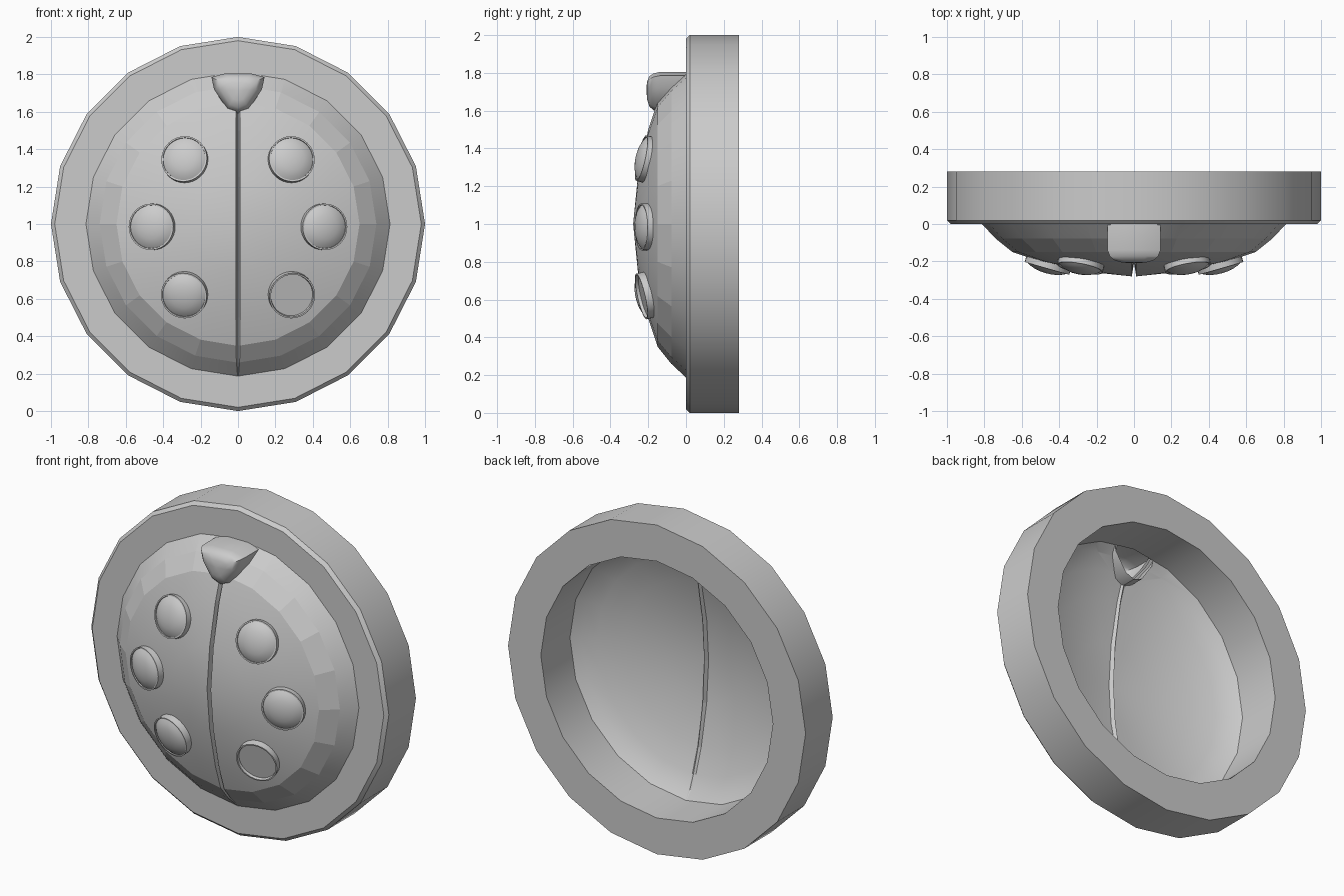
import bpy, bmesh, math
from mathutils import Matrix, Vector

if "Cube" in bpy.data.objects:
    bpy.data.objects.remove(bpy.data.objects["Cube"])

grey = bpy.data.materials.new("plain grey")
grey.use_nodes = True
grey.diffuse_color = (0.6, 0.6, 0.6, 1)
grey.node_tree.nodes["Principled BSDF"].inputs["Base Color"].default_value = (0.6, 0.6, 0.6, 1)


def finish(name, bm, angle=None):
    mesh = bpy.data.meshes.new(name)
    bm.to_mesh(mesh)
    bm.free()
    mesh.materials.append(grey)
    obj = bpy.data.objects.new(name, mesh)
    bpy.context.collection.objects.link(obj)
    if angle:
        bpy.ops.object.select_all(action='DESELECT')
        obj.select_set(True)
        bpy.context.view_layer.objects.active = obj
        bpy.ops.object.shade_smooth_by_angle(angle=math.radians(angle))
    return obj


def lathe(name, profile, sides, place, normal, closed=False, angle=30):
    """Spin (radius, height) points about the normal at a place."""
    bm = bmesh.new()
    verts = [bm.verts.new((r, 0, h)) for r, h in profile]
    pairs = list(zip(verts, verts[1:])) + ([(verts[-1], verts[0])] if closed else [])
    edges = [bm.edges.new(p) for p in pairs]
    bmesh.ops.spin(bm, geom=verts + edges, cent=(0, 0, 0), axis=(0, 0, 1),
                   angle=math.tau, steps=sides, use_merge=True)
    bmesh.ops.remove_doubles(bm, verts=bm.verts, dist=0.0005)
    bmesh.ops.recalc_face_normals(bm, faces=bm.faces)
    turn = normal.to_track_quat('Z', 'Y').to_matrix().to_4x4()
    bm.transform(Matrix.Translation(place) @ turn)
    finish(name, bm, angle)


# Thick outer ring with a small front bevel
lathe("outer_ring", [(0.78, 0), (0.98, 0), (1, -0.02), (1, -0.28), (0.78, -0.28)],
      20, Vector((0, 0, 1)), Vector((0, -1, 0)), closed=True)

HEAD = [(0.142, 1.785), (0.128, 1.72), (0.058, 1.613), (0, 1.59)]
HEAD_Z = 1.715
HOLE = [(x * 0.85, HEAD_Z + (z - HEAD_Z) * 0.85) for x, z in HEAD]


def behind_head(p):
    return p.z < 1.8 and all((p.x - x0) * (z0 - z1) + (p.z - z0) * (x1 - x0) < 0
                             for (x0, z0), (x1, z1) in zip(HOLE, HOLE[1:]))


def shell(name, rings, width, depth, front, flat_bands):
    """Half a domed skin with one wall of the centre groove, mirrored."""
    bm = bmesh.new()
    rim = rings[-1][0]
    hub = bm.verts.new((width, rings[0][1], 1))
    hub_low = bm.verts.new((0, rings[0][1] + depth, 1))
    rows, lows = [[hub] * 11], [(hub_low, hub_low)]
    for r, y in rings[1:]:
        taper = 1 - (r / rim) ** 2
        row = []
        for i in range(11):
            a = math.pi * (i / 10 - 0.5)
            x = max(r * math.cos(a), width * min(1, taper * 3 + 0.2))
            row.append(bm.verts.new((x, y, 1 + r * math.sin(a))))
        rows.append(row)
        lows.append(tuple(bm.verts.new((0, y + depth * taper, 1 + s * r)) for s in (-1, 1)))
    for k, (a, b) in enumerate(zip(rows, rows[1:])):
        for i in range(10):
            quad = [a[i], b[i], b[i + 1], a[i + 1]]
            face = bm.faces.new(quad if k else quad[:3])
            face.smooth = k not in flat_bands
        for end, side in ((0, 0), (10, 1)):
            wall = bm.faces.new([a[end], b[end], lows[k + 1][side], lows[k][side]])
            for edge in wall.edges:
                edge.smooth = False
    for face in bm.faces:
        face.normal_update()
        if (face.normal.y > 0) == front:
            face.normal_flip()

    # Open the skin behind the head
    for (x0, z0), (x1, z1) in zip(HOLE, HOLE[1:]):
        faces = [f for f in bm.faces if f.calc_center_median().z > 1.4]
        geom = faces + list({e for f in faces for e in f.edges}) + list({v for f in faces for v in f.verts})
        bmesh.ops.bisect_plane(bm, geom=geom, plane_co=(x0, 0, z0), plane_no=(z0 - z1, 0, x1 - x0))
    hidden = [f for f in bm.faces if behind_head(f.calc_center_median())]
    bmesh.ops.delete(bm, geom=hidden, context='FACES')
    mirror = finish(name, bm).modifiers.new("mirror", 'MIRROR')
    mirror.use_axis = (True, False, False)


# Wing shell: outer skin with the groove, shallower inner skin with its ridge
shell("wing_shell_outside", [(0, -0.28), (0.25, -0.255), (0.5, -0.2), (0.65, -0.15),
                             (0.74, -0.078), (0.813, 0)], 0.012, 0.07, True, (3,))
shell("wing_shell_inside", [(0, -0.2), (0.25, -0.182), (0.5, -0.13), (0.65, -0.078),
                            (0.73, -0.04), (0.78, 0)], 0.012, 0.025, False, ())

# Head: wedge section, rounded towards the front
outline = HEAD + [(-x, z) for x, z in HEAD[-2::-1]] + [(-0.07, 1.805), (0.07, 1.805)]
bm = bmesh.new()
loops = []
for y, s in [(0, 1), (-0.14, 1), (-0.172, 0.91), (-0.194, 0.74), (-0.206, 0.45)]:
    loops.append([bm.verts.new((x * s, y, HEAD_Z + (z - HEAD_Z) * s)) for x, z in outline])
for a, b in zip(loops, loops[1:]):
    for i in range(len(a)):
        j = (i + 1) % len(a)
        bm.faces.new([a[i], a[j], b[j], b[i]])
tip = bm.verts.new((0, -0.21, HEAD_Z))
last = loops[-1]
for i in range(len(last)):
    bm.faces.new([last[i], last[(i + 1) % len(last)], tip])
bmesh.ops.recalc_face_normals(bm, faces=bm.faces)
if tip.link_faces[0].normal.y > 0:
    bmesh.ops.reverse_faces(bm, faces=bm.faces)
finish("head", bm, 40)

# Six raised spots with a rim; the lower left one has a flat floor instead of a cap
RIM = [(0.124, -0.012), (0.124, 0.03), (0.116, 0.03)]
CAP = [(0.115, 0.024), (0.095, 0.038), (0.065, 0.049), (0.033, 0.055), (0, 0.057)]
WELL = [(0.113, 0.014), (0, 0.014)]
TILT = math.radians(16)
for level, x, z in [("upper", 0.283, 1.342), ("middle", 0.457, 0.985), ("lower", 0.285, 0.623)]:
    for side, s in (("left", 1), ("right", -1)):
        out = Vector((s * x, 0, z - 1))
        normal = out.normalized() * math.sin(TILT) + Vector((0, -math.cos(TILT), 0))
        top = WELL if (level, side) == ("lower", "left") else CAP
        lathe(f"{level}_{side}_spot", RIM + top, 32, Vector((s * x, -0.208, z)), normal)
